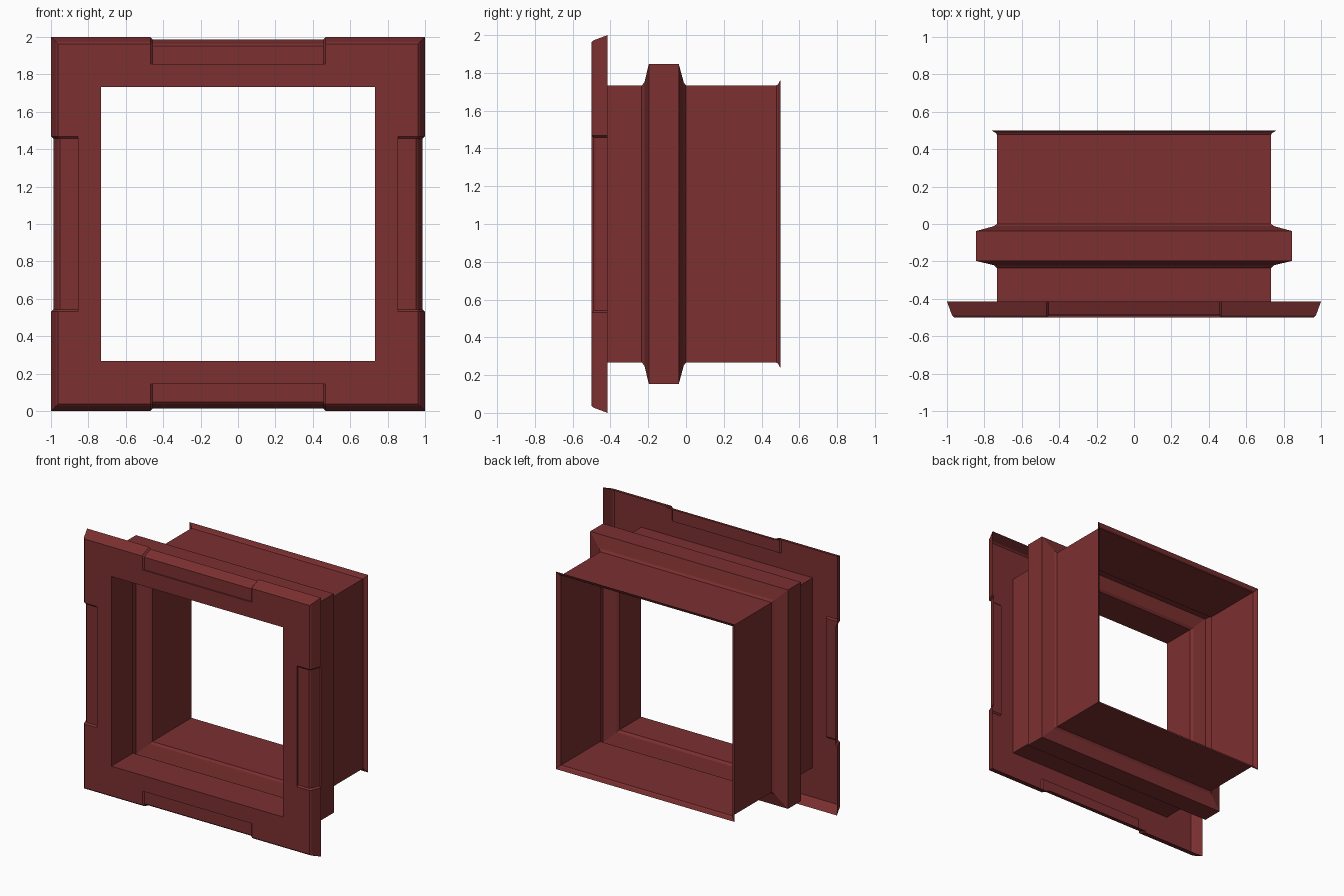
import bpy, bmesh
from mathutils import Matrix, Vector

if "Cube" in bpy.data.objects:
    bpy.data.objects.remove(bpy.data.objects["Cube"])

red = bpy.data.materials.new("dark_red")
red.diffuse_color = (0.2, 0.029, 0.03, 1)
red.use_nodes = True
red.node_tree.nodes["Principled BSDF"].inputs["Base Color"].default_value = red.diffuse_color
CENTRE = Vector((0, 0, 1))


def four_sides(name, stations):
    """Skin a row of stations (lists of x, y, height) and repeat it on all four sides."""
    bm = bmesh.new()
    for k in range(4):
        turn = Matrix.Rotation(k * 1.5707963, 3, 'Y')
        rows = [[bm.verts.new(turn @ Vector(p) + CENTRE) for p in s] for s in stations]
        for a, b in zip(rows, rows[1:]):
            for i in range(len(a) - 1):
                bm.faces.new((a[i], b[i], b[i + 1], a[i + 1]))
    bmesh.ops.remove_doubles(bm, verts=bm.verts, dist=0.0005)
    bmesh.ops.dissolve_degenerate(bm, edges=bm.edges, dist=0.0002)
    bmesh.ops.recalc_face_normals(bm, faces=bm.faces)
    me = bpy.data.meshes.new(name)
    bm.to_mesh(me)
    bm.free()
    me.materials.append(red)
    ob = bpy.data.objects.new(name, me)
    bpy.context.collection.objects.link(ob)
    return ob


def mitre(profile, sign):
    return [(sign * r, y, r) for r, y in profile]


def straight(profile, x):
    return [(x, y, r) for r, y in profile]


# Square sleeve: thin sheet with a raised band and a flared back lip
sleeve = [(0.733, -0.5), (0.733, -0.235), (0.75, -0.22), (0.846, -0.197),
          (0.846, -0.038), (0.75, -0.012), (0.733, 0.0), (0.733, 0.478),
          (0.74, 0.488), (0.763, 0.5)]
four_sides("sleeve", [mitre(sleeve, -1), mitre(sleeve, 1)])

# Front flange: hollow-backed sheet with a recessed panel mid-way on each side
full = [(0.733, -0.5), (0.855, -0.5), (0.855, -0.5), (0.962, -0.5),
        (0.972, -0.49), (1.0, -0.415)]
recess = [(0.733, -0.5), (0.855, -0.5), (0.855, -0.49), (0.952, -0.49),
          (0.962, -0.48), (0.986, -0.415)]
four_sides("front_flange", [
    mitre(full, -1), straight(full, -0.468), straight(recess, -0.457),
    straight(recess, 0.457), straight(full, 0.468), mitre(full, 1)])
